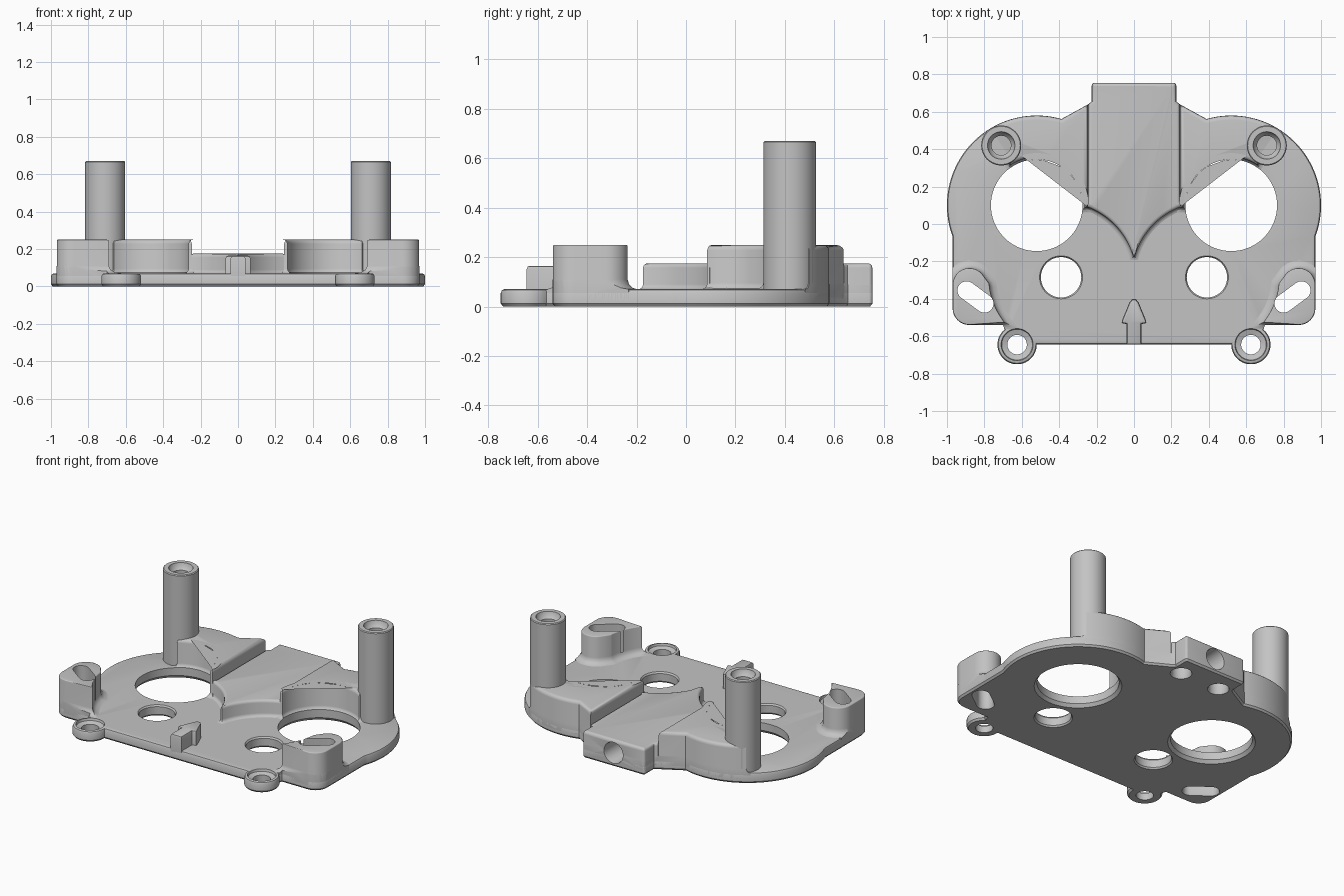
import bpy, bmesh
from math import sin, cos, radians, hypot

if "Cube" in bpy.data.objects:
    bpy.data.objects.remove(bpy.data.objects["Cube"], do_unlink=True)

grey = bpy.data.materials.new("plain grey")
grey.use_nodes = True
grey.diffuse_color = (0.55, 0.55, 0.55, 1)
grey.node_tree.nodes["Principled BSDF"].inputs["Base Color"].default_value = (0.55, 0.55, 0.55, 1)


def arc(cx, cy, r, a0, a1, n=12):
    angles = [radians(a0 + (a1 - a0) * i / n) for i in range(n + 1)]
    return [(cx + r * cos(a), cy + r * sin(a)) for a in angles]


def circle(cx, cy, r, n=48):
    return arc(cx, cy, r, 0, 360, n)[:-1]


def capsule(p, q, r, angle):
    return arc(*p, r, angle - 90, angle + 90) + arc(*q, r, angle + 90, angle + 270)


def flip(pts):
    return [(-x, y) for x, y in reversed(pts)]


def offset(pts, d):
    """Move a counter-clockwise outline outward by d."""
    out = []
    for i, (x, y) in enumerate(pts):
        (ax, ay), (bx, by) = pts[i - 1], pts[(i + 1) % len(pts)]
        l1, l2 = hypot(x - ax, y - ay), hypot(bx - x, by - y)
        n1, n2 = ((y - ay) / l1, (ax - x) / l1), ((by - y) / l2, (x - bx) / l2)
        k = d / max(1 + n1[0] * n2[0] + n1[1] * n2[1], 0.5)
        out.append((x + k * (n1[0] + n2[0]), y + k * (n1[1] + n2[1])))
    return out


def solid(name, pts, levels):
    """Stack offset copies of an outline; levels are (offset, z) from the bottom up."""
    bm = bmesh.new()
    rings = [[bm.verts.new((x, y, z)) for x, y in offset(pts, d)] for d, z in levels]
    n = len(pts)
    for low, high in zip(rings, rings[1:]):
        for i in range(n):
            j = (i + 1) % n
            bm.faces.new((low[i], low[j], high[j], high[i]))
    bm.faces.new(rings[0][::-1])
    bm.faces.new(rings[-1])
    mesh = bpy.data.meshes.new(name)
    bm.to_mesh(mesh)
    bm.free()
    mesh.materials.append(grey)
    ob = bpy.data.objects.new(name, mesh)
    bpy.context.collection.objects.link(ob)
    return ob


def dome(z, r):
    return [(-0.001 - r * (1 - cos(radians(t))), z - r + r * sin(radians(t))) for t in (0, 30, 60, 90)]


def flare(z, r):
    return [(r * (1 - sin(radians(t))) - 0.001, z + r * (1 - cos(radians(t)))) for t in (0, 30, 60, 90)]


def boolean(ob, tool, kind):
    mod = ob.modifiers.new(kind.lower(), "BOOLEAN")
    mod.operation, mod.solver, mod.object = kind, "EXACT", tool
    bpy.context.view_layer.objects.active = ob
    bpy.ops.object.modifier_apply(modifier=mod.name)


# Plate outline, one half and then mirrored
corner = arc(0.88, -0.45, 0.09, -90, 0, 8)
half = (arc(0.625, -0.645, 0.105, 180, 410, 32) + [(0.70, -0.54)] + corner
        + arc(0.52, 0.1, 0.48, -20, 106, 48)
        + [(0.245, 0.64), (0.226, 0.655)] + arc(0.211, 0.74, 0.015, 0, 90, 4))
outline = half + flip(half)
clip = solid("clip_helper", outline, [(0, -1), (0, 1)])
clip.hide_render = True

plate = solid("base_plate", outline, [(-0.01, 0), (0, 0.012), (0, 0.055), (-0.005, 0.066), (-0.014, 0.07)])

# Low centre housing with a pointed front
half = (arc(0.39, -0.285, 0.40, 164, 108, 20) + [(0.245, 0.12), (0.245, 0.64), (0.226, 0.655)]
        + arc(0.211, 0.74, 0.015, 0, 90, 4))
housing = solid("centre_housing", half + flip(half), [(0.02, 0.03)] + flare(0.07, 0.02) + dome(0.175, 0.018))
bodies = [housing]

# Raised wings and slotted corner blocks
wing = ([(0.246, 0.085), (0.266, 0.085)] + arc(0.52, 0.1, 0.256, 178, 56, 32)
        + arc(0.52, 0.1, 0.48, 56, 106, 24) + [(0.246, 0.64)])
block = (corner + arc(0.88, -0.325, 0.09, 0, 150, 14) + arc(0.39, -0.285, 0.385, -5, -39, 12))
for side, tag in ((1, "left"), (-1, "right")):
    def put(pts):
        return pts if side > 0 else flip(pts)
    bodies.append(solid(tag + "_wing", put(wing), [(0.025, 0.03)] + flare(0.07, 0.025) + dome(0.25, 0.022)))
    bodies.append(solid(tag + "_corner_block", put(block), [(0.04, 0.03)] + flare(0.07, 0.04) + dome(0.25, 0.006)))
for body in bodies:
    boolean(body, clip, "INTERSECT")
bodies.append(plate)

# Tall posts
for side, tag in ((1, "left"), (-1, "right")):
    post = solid(tag + "_post", circle(side * 0.71, 0.42, 0.107), [(0, 0.03), (0, 0.665), (-0.005, 0.67)])
    bore = solid("bore", circle(side * 0.71, 0.42, 0.052), [(0, 0.25), (0, 0.63), (0.015, 0.645), (0.024, 0.68)])
    boolean(post, bore, "DIFFERENCE")
    bpy.data.objects.remove(bore)

# Raised arrow at the front edge
half = [(0.04, -0.645), (0.04, -0.535), (0.066, -0.53), (0.064, -0.515), (0.025, -0.42), (0.01, -0.402)]
solid("arrow_marker", half + flip(half), [(0, 0.03), (0, 0.15), (-0.004, 0.161), (-0.012, 0.165)])

# Holes: motor openings, small openings, ear screws, slots, blind sockets
cutters = []
for side in (1, -1):
    slot = capsule((0.895, -0.355), (0.80, -0.425), 0.049, 36)
    holes = [
        (circle(side * 0.52, 0.1, 0.245, 72), [(0.025, -0.01), (0, 0.02), (0, 0.5)]),
        (circle(side * 0.39, -0.285, 0.108), [(0.015, -0.01), (0, 0.01), (0, 0.06), (0.014, 0.08)]),
        (circle(side * 0.625, -0.645, 0.052), [(0, -0.01), (0, 0.045), (0.03, 0.055), (0.036, 0.08)]),
        (slot if side > 0 else flip(slot), [(0.01, -0.01), (0, 0.01), (0, 0.5)]),
        (circle(side * 0.145, 0.61, 0.06), [(0.01, -0.01), (0, 0.01), (0, 0.12)]),
    ]
    cutters += [solid("hole_cutter", pts, levels) for pts, levels in holes]

# Horizontal bore in the back face
back = solid("back_bore", circle(0, 0, 0.066), [(0, 0.45), (0, 0.745), (0.008, 0.77)])
back.rotation_euler.x = radians(-90)
back.location.z = 0.09
cutters.append(back)
bpy.context.view_layer.update()

for body in bodies:
    for cutter in cutters:
        boolean(body, cutter, "DIFFERENCE")
for helper in cutters + [clip]:
    bpy.data.objects.remove(helper)

# Smooth curved walls, keep hard edges
for ob in bpy.context.collection.objects:
    if ob.type == "MESH":
        ob.select_set(True)
        bpy.context.view_layer.objects.active = ob
bpy.ops.object.shade_smooth_by_angle(angle=radians(32))
